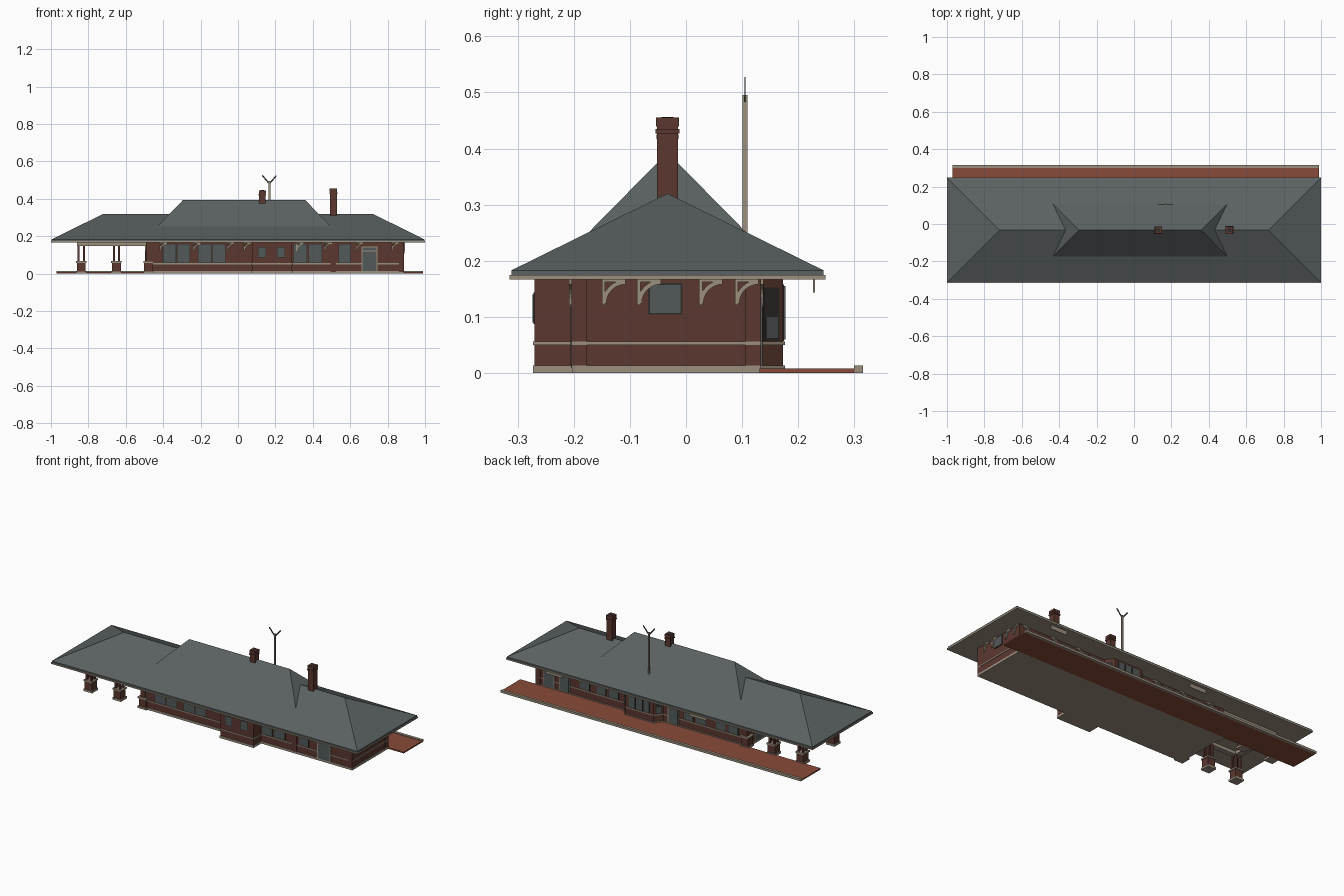
import bpy, bmesh, math
from mathutils import Vector

if "Cube" in bpy.data.objects:
    bpy.data.objects.remove(bpy.data.objects["Cube"])


def material(name, r, g, b):
    m = bpy.data.materials.new(name)
    m.use_nodes = True
    m.diffuse_color = (r, g, b, 1)
    m.node_tree.nodes["Principled BSDF"].inputs["Base Color"].default_value = (r, g, b, 1)
    return m


slate = material("slate roof", .105, .12, .122)
brick = material("brown brick", .105, .039, .028)
paver = material("red paving", .25, .07, .042)
stone = material("tan stone", .33, .28, .21)
glass = material("grey glass", .085, .1, .1)
dark = material("dark frame", .03, .026, .024)


def finish(name, bm, mat):
    bmesh.ops.recalc_face_normals(bm, faces=bm.faces)
    me = bpy.data.meshes.new(name)
    bm.to_mesh(me)
    bm.free()
    me.materials.append(mat)
    ob = bpy.data.objects.new(name, me)
    bpy.context.collection.objects.link(ob)
    return ob


def boxes(name, mat, *items):
    """Each item is x0, x1, y0, y1, z0, z1."""
    bm = bmesh.new()
    for x0, x1, y0, y1, z0, z1 in items:
        vs = bmesh.ops.create_cube(bm, size=1)["verts"]
        for v in vs:
            v.co = ((x0 + x1) / 2 + v.co.x * (x1 - x0),
                    (y0 + y1) / 2 + v.co.y * (y1 - y0),
                    (z0 + z1) / 2 + v.co.z * (z1 - z0))
    return finish(name, bm, mat)


def block(x, y, w, d, z0, z1):
    return (x - w / 2, x + w / 2, y - d / 2, y + d / 2, z0, z1)


def grow(points, d):
    """Offset a counter-clockwise outline outwards with mitred corners."""
    out, n = [], len(points)
    for i in range(n):
        a, b, c = (Vector(points[k % n]) for k in (i - 1, i, i + 1))
        e, f = (b - a).normalized(), (c - b).normalized()
        p, q = Vector((e.y, -e.x)), Vector((f.y, -f.x))
        out.append(b + (p + q) * d / (1 + p.dot(q)))
    return out


def prism(name, points, z0, z1, mat):
    bm = bmesh.new()
    face = bm.faces.new([bm.verts.new((p[0], p[1], z0)) for p in points])
    top = bmesh.ops.extrude_face_region(bm, geom=[face])["geom"]
    for v in top:
        if isinstance(v, bmesh.types.BMVert):
            v.co.z = z1
    return finish(name, bm, mat)


def hip(name, x0, x1, y0, y1, z0, lip, r0, r1, ry, rz, mat):
    """Hipped roof with a short vertical edge below the slopes."""
    bm = bmesh.new()
    rect = [(x0, y0), (x1, y0), (x1, y1), (x0, y1)]
    lo = [bm.verts.new((x, y, z0)) for x, y in rect]
    a, b, c, d = hi = [bm.verts.new((x, y, z0 + lip)) for x, y in rect]
    p, q = bm.verts.new((r0, ry, rz)), bm.verts.new((r1, ry, rz))
    for f in ([a, b, q, p], [b, c, q], [c, d, p, q], [d, a, p], lo):
        bm.faces.new(f)
    for i in range(4):
        j = (i + 1) % 4
        bm.faces.new([lo[i], lo[j], hi[j], hi[i]])
    return finish(name, bm, mat)


# Roofs and eaves
boxes("eaves_gutter", stone, (-1, 1, -.315, .249, .167, .175))
hip("main_roof", -.997, .997, -.311, .245, .174, .009, -.72, .72, -.033, .32, slate)
hip("upper_roof", -.435, .5, -.175, .109, .24, .009, -.295, .36, -.033, .393, slate)

# Walls with front projection and chamfered track-side bay
outline = [(-.49, -.2), (.075, -.2), (.075, -.27), (.29, -.27), (.29, -.2), (.885, -.2),
           (.885, .13), (.31, .13), (.275, .173), (.09, .173), (.055, .13), (-.49, .13)]
prism("walls", outline, .002, .168, brick)
prism("wall_base", grow(outline, .003), 0, .013, stone)
prism("wall_belt", grow(outline, .003), .05, .056, stone)
boxes("corner_pilasters", brick,
      *[block(x, y, .028, .028, .01, .167) for x in (-.478, .874) for y in (-.19, .12)],
      block(.51, -.198, .03, .014, .01, .167))

# Platform
boxes("platform", paver, (-.97, .99, .131, .3, 0, .008))
boxes("platform_curb", stone, (-.97, .99, .299, .315, 0, .013))

# Chimneys
for name, x, w, top in (("tall_chimney", .51, .037, .455), ("short_chimney", .13, .034, .445)):
    boxes(name, brick, block(x, -.033, w, w, .28, top),
          block(x, -.033, w + .006, w + .006, top - .028, top - .02),
          block(x, -.033, w + .004, w + .004, top - .016, top))
    boxes(name + "_flue", dark, block(x, -.033, w * .6, w * .6, top - .01, top + .001))

# Signal mast with two raised arms
boxes("signal_mast", stone, block(.168, .105, .009, .009, .235, .495))
for side in (-1, 1):
    arm = boxes("signal_arm", dark, block(0, 0, .007, .002, 0, .052))
    arm.location = (.168 + side * .004, .105, .485)
    arm.rotation_euler.y = side * math.radians(40)

# Porch piers with paired posts, carrying beams
spots = [(x, y) for x in (-.65, -.838) for y in (-.175, .11)]
ends = [(-.478, -.185), (-.478, .115)]
boxes("pier_bases", stone, *[block(x, y, .056, .056, 0, .012) for x, y in spots + ends])
boxes("pier_blocks", brick, *[block(x, y, .047, .047, .01, .06) for x, y in spots + ends])
boxes("pier_caps", stone, *[block(x, y, .056, .056, .058, .067) for x, y in spots + ends])
boxes("porch_posts", brick, *[block(x + i * .014, y + j * .014, .011, .011, .066, .15)
                              for x, y in spots for i in (-1, 1) for j in (-1, 1)])
boxes("porch_beams", stone, (-.86, -.48, -.19, -.16, .148, .168), (-.86, -.48, .095, .125, .148, .168),
      (-.86, -.82, -.175, .11, .148, .168))

# Openings are plates; u runs along the wall
panes, frames, trims = [], [], []


def on_wall(axis, at, sign, u0, u1, z0, z1, t):
    lo, hi = sorted((at, at + sign * t))
    return (u0, u1, lo, hi, z0, z1) if axis == "y" else (lo, hi, u0, u1, z0, z1)


def window(axis, at, sign, u, w, z0=.06, z1=.155):
    frames.append(on_wall(axis, at, sign, u - w / 2 - .003, u + w / 2 + .003, z0 - .003, z1 + .003, .002))
    panes.append(on_wall(axis, at, sign, u - w / 2, u + w / 2, z0, z1, .004))


def door(axis, at, sign, u, w):
    trims.append(on_wall(axis, at, sign, u - w / 2 - .006, u + w / 2 + .006, .01, .146, .004))
    trims.append(on_wall(axis, at, sign, u - w / 2, u + w / 2, .118, .123, .007))
    panes.append(on_wall(axis, at, sign, u - w / 2, u + w / 2, .013, .14, .006))


for u in (-.367, -.292, -.178, -.103, .333, .413):
    window("y", -.2, -1, u, .065)
window("y", -.2, -1, .57, .058)
for u in (.129, .23):
    window("y", -.27, -1, u, .038, .09, .14)
door("y", -.2, -1, .703, .075)
for u in (-.4, -.32, -.19, -.11, .38, .46, .57):
    window("y", .13, 1, u, .06)
for u in (-.01, .7, .8):
    door("y", .13, 1, u, .06)
for u in (.135, .183, .231):
    window("y", .173, 1, u, .038)
window("x", .885, 1, -.037, .055, .107, .157)
window("x", -.49, -1, -.1, .06)
door("x", -.49, -1, .02, .07)
boxes("window_frames", dark, *frames)
boxes("window_panes", glass, *panes)
boxes("door_trim", stone, *trims)

# Slanted bay windows
for side in (-1, 1):
    for name, mat, w, t, z0, z1 in (("bay_side_frame", dark, .036, .004, .057, .152),
                                    ("bay_side_pane", glass, .026, .007, .062, .1)):
        ob = boxes(name, mat, block(0, 0, w, t, z0, z1))
        ob.location = (.1825 + side * .11, .1515, 0)
        ob.rotation_euler.z = -side * math.atan2(.043, .035)

# Curved eave brackets: an upright, a top rail and a quarter arc


def bracket(x, y, turn):
    s, t = .042, .0035
    arc = [(s - s * math.cos(a), s * math.sin(a)) for a in (i * math.pi / 12 for i in range(7))]
    inner = [(s - (s - .008) * math.cos(a), (s - .008) * math.sin(a))
             for a in (i * math.pi / 12 for i in range(6, -1, -1))]
    bm = bmesh.new()
    for shape in (arc + inner, [(0, -.003), (.006, -.003), (.006, s), (0, s)],
                  [(0, s - .004), (s, s - .004), (s, s + .002), (0, s + .002)]):
        f = bm.faces.new([bm.verts.new((u, -t, v)) for u, v in shape])
        new = bmesh.ops.extrude_face_region(bm, geom=[f])["geom"]
        bmesh.ops.translate(bm, vec=(0, 2 * t, 0), verts=[g for g in new if isinstance(g, bmesh.types.BMVert)])
    ob = finish("eave_bracket", bm, stone)
    ob.location = (x, y, .124)
    ob.rotation_euler.z = turn


for y in (-.15, -.087, .023, .087):
    bracket(.889, y, math.pi / 2)
    bracket(-.494, y, math.pi / 2)
for x in (-.42, -.24, -.06, .03, .31, .46, .63, .82):
    bracket(x, -.205, 0)
    if not 0 < x < .32:
        bracket(x, .135, 0)

# Hanging boards under the track-side eave
boxes("hanging_boards", stone, *[block(x, .228, .11, .003, .143, .168) for x in (-.24, .7)])
